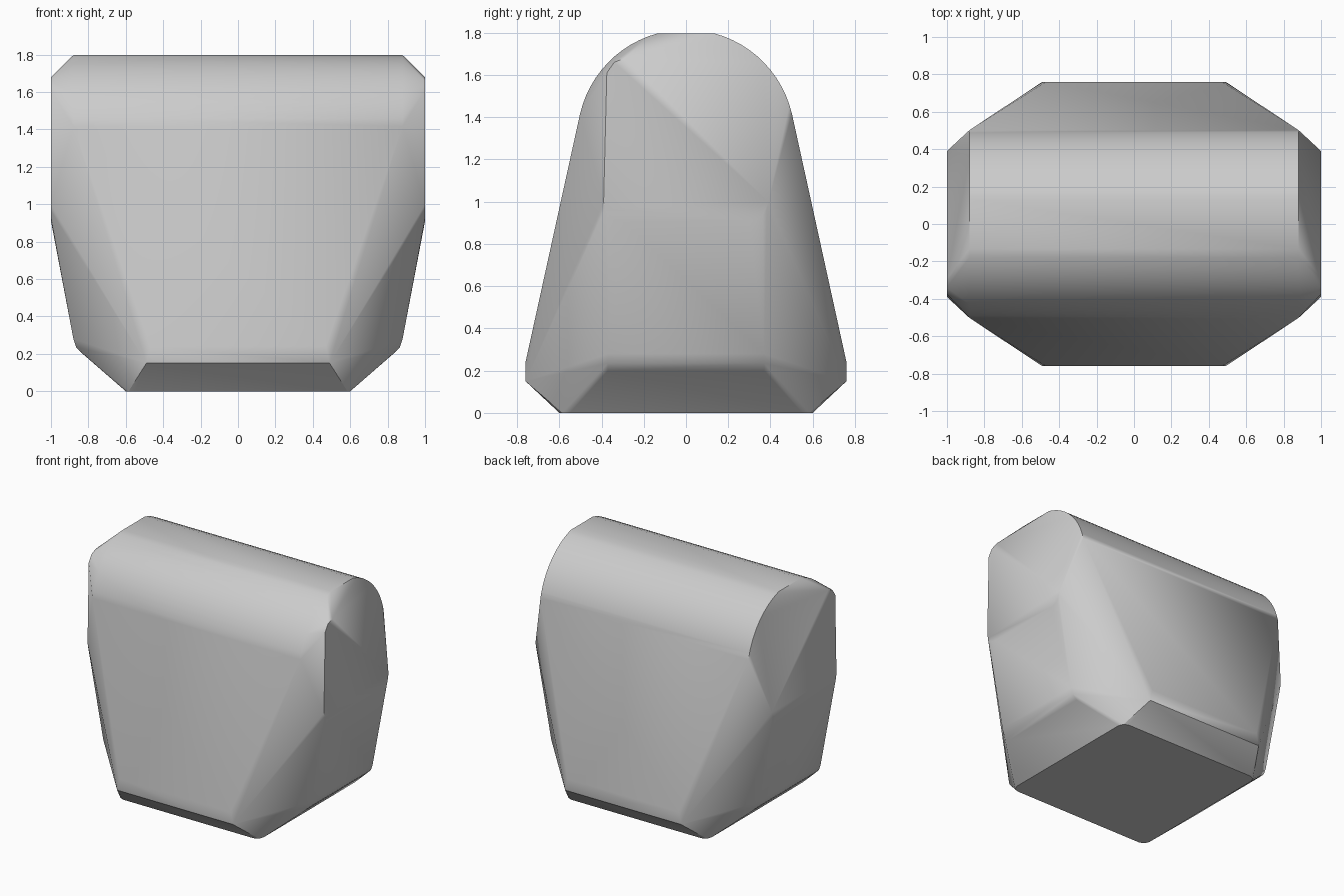
import bpy, bmesh, math

if "Cube" in bpy.data.objects:
    bpy.data.objects.remove(bpy.data.objects["Cube"], do_unlink=True)

grey = bpy.data.materials.new("plain_grey")
grey.use_nodes = True
GREY = (0.6, 0.6, 0.6, 1)
grey.diffuse_color = GREY
grey.node_tree.nodes["Principled BSDF"].inputs["Base Color"].default_value = GREY

points = []


def both_sides(x, y, z):
    """Mirror a corner left to right."""
    points.extend([(x, y, z), (-x, y, z)])


def four_corners(x, y, z):
    """Mirror a corner left to right and front to back."""
    both_sides(x, y, z)
    both_sides(x, -y, z)


# Base with softened corners, and the bevel above it
for corner in [(0.6, 0.55, 0), (0.585, 0.585, 0), (0.55, 0.6, 0),
               (0.49, 0.76, 0.15), (0.47, 0.76, 0.24),
               (0.83, 0.37, 0.2), (0.865, 0.37, 0.235), (0.88, 0.37, 0.28)]:
    four_corners(*corner)

# Rounded ridge
for i in range(13):
    a = math.radians(13 + i * 62 / 12)
    four_corners(0.88, 0.515 * math.cos(a), 1.30 + 0.515 * math.sin(a))

# Flat ends: rounded lower corners, upper corner only at the front
for i in range(5):
    a = math.radians(i * 90 / 4)
    four_corners(1, 0.3 + 0.09 * math.cos(a), 1.0 - 0.09 * math.sin(a))
for y, z in [(-0.29, 1.68), (-0.34, 1.66), (-0.375, 1.61)]:
    both_sides(1, y, z)

# Wrap the corners in one faceted solid
bm = bmesh.new()
for p in points:
    bm.verts.new(p)
result = bmesh.ops.convex_hull(bm, input=bm.verts)
loose = [v for v in bm.verts if not v.link_faces]
bmesh.ops.delete(bm, geom=loose, context='VERTS')
bmesh.ops.dissolve_limit(bm, angle_limit=math.radians(0.5),
                         verts=bm.verts, edges=bm.edges)
bmesh.ops.recalc_face_normals(bm, faces=bm.faces)

mesh = bpy.data.meshes.new("body")
bm.to_mesh(mesh)
bm.free()
mesh.materials.append(grey)
body = bpy.data.objects.new("body", mesh)
bpy.context.collection.objects.link(body)

# Smooth the curves, keep the hard edges
bpy.context.view_layer.objects.active = body
body.select_set(True)
bpy.ops.object.shade_smooth_by_angle(angle=math.radians(30))
